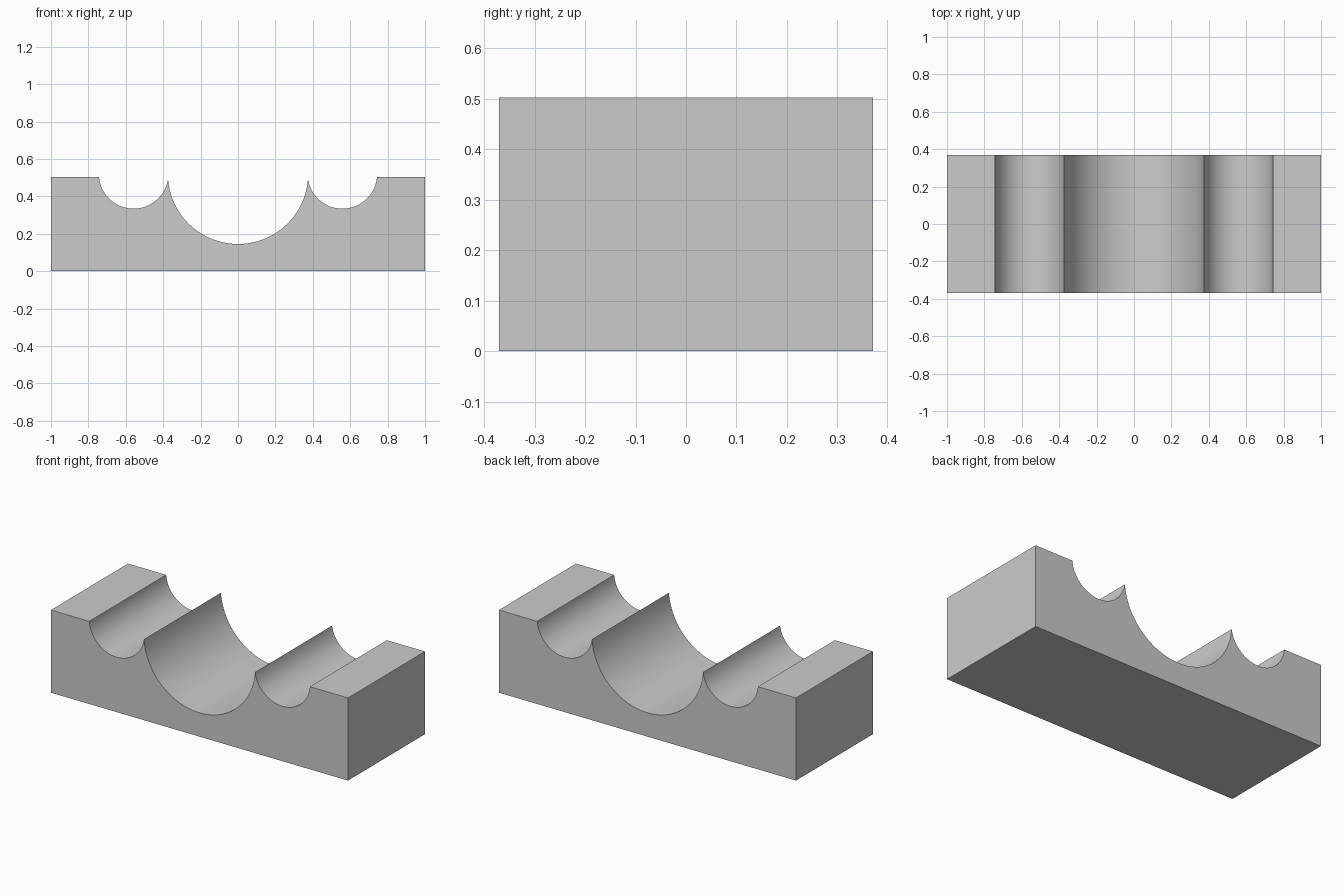
import bpy
import bmesh
from math import acos, asin, cos, sin, sqrt, pi, radians

HALF_LENGTH, HALF_WIDTH, HEIGHT = 1.0, 0.37, 0.503
AXIS_Z = 0.52                  # height of all groove axes
BIG_R, SMALL_R, SMALL_X = 0.375, 0.186, 0.558
STEPS = 40

if "Cube" in bpy.data.objects:
    bpy.data.objects.remove(bpy.data.objects["Cube"])

grey = bpy.data.materials.new("plain grey")
grey.use_nodes = True
colour = (0.6, 0.6, 0.6, 1)
grey.diffuse_color = colour
grey.node_tree.nodes["Principled BSDF"].inputs["Base Color"].default_value = colour


def arc(cx, r, start, end):
    """Points along a groove, swept from start to end angle."""
    angles = [start + (end - start) * i / STEPS for i in range(STEPS + 1)]
    return [(cx + r * cos(a), AXIS_Z + r * sin(a)) for a in angles]


# Ridge where the big and small grooves meet
ridge_x = (SMALL_X**2 + BIG_R**2 - SMALL_R**2) / (2 * SMALL_X)
big_end = -acos(ridge_x / BIG_R)
small_start = -pi + acos((SMALL_X - ridge_x) / SMALL_R)
small_end = -asin((AXIS_Z - HEIGHT) / SMALL_R)

# Right half of the outline from the middle groove outward, then mirrored
half = arc(0, BIG_R, -pi / 2, big_end)
half += arc(SMALL_X, SMALL_R, small_start, small_end)[1:]
half += [(HALF_LENGTH, HEIGHT), (HALF_LENGTH, 0)]
outline = [(-x, z) for x, z in reversed(half[1:])] + half

# Extrude the outline across the width
bm = bmesh.new()
front = bm.faces.new([bm.verts.new((x, -HALF_WIDTH, z)) for x, z in outline])
swept = bmesh.ops.extrude_face_region(bm, geom=[front], use_keep_orig=True)
back = [v for v in swept["geom"] if isinstance(v, bmesh.types.BMVert)]
bmesh.ops.translate(bm, verts=back, vec=(0, 2 * HALF_WIDTH, 0))
bmesh.ops.recalc_face_normals(bm, faces=bm.faces)

mesh = bpy.data.meshes.new("grooved_block")
bm.to_mesh(mesh)
bm.free()
mesh.materials.append(grey)
block = bpy.data.objects.new("grooved_block", mesh)
bpy.context.collection.objects.link(block)

# Smooth grooves, sharp ridges and ends
bpy.ops.object.select_all(action="DESELECT")
block.select_set(True)
bpy.context.view_layer.objects.active = block
bpy.ops.object.shade_smooth_by_angle(angle=radians(30))
